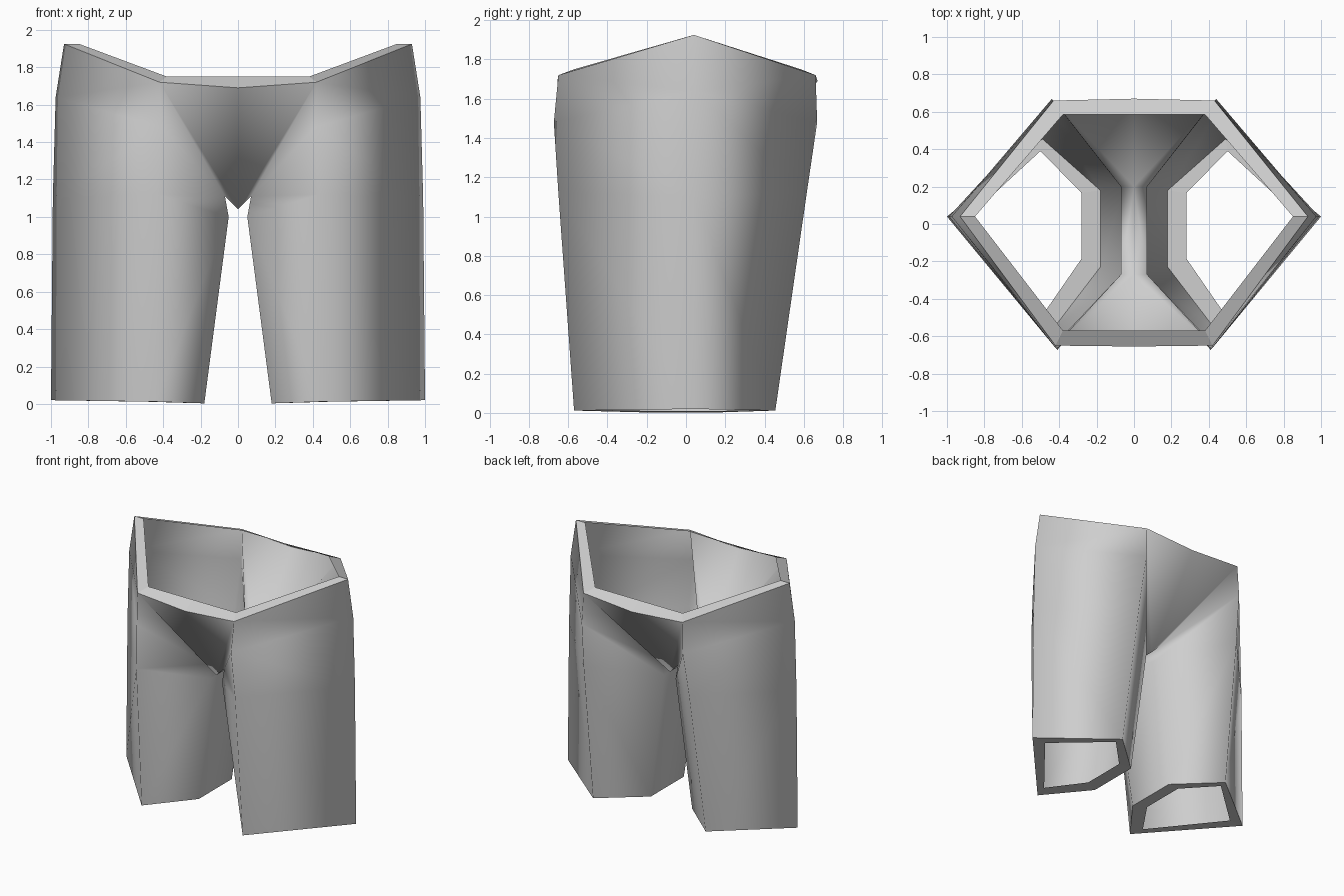
import bpy, bmesh

if "Cube" in bpy.data.objects:
    bpy.data.objects.remove(bpy.data.objects["Cube"])

grey = bpy.data.materials.new("plain_grey")
grey.diffuse_color = (0.62, 0.62, 0.62, 1)
grey.use_nodes = True
grey.node_tree.nodes["Principled BSDF"].inputs["Base Color"].default_value = grey.diffuse_color


def build(name, points, faces, smooth, up=0):
    """Mirrored half shell; up = +1 / -1 forces faces to look up / down."""
    bm = bmesh.new()
    v = {k: bm.verts.new(p) for k, p in points.items()}
    for f in faces:
        bm.faces.new([v[k] for k in f])
    bm.normal_update()
    if up:
        for f in bm.faces:
            if f.normal.z * up < 0:
                f.normal_flip()
    else:
        bmesh.ops.recalc_face_normals(bm, faces=bm.faces)
        outer = max(bm.faces, key=lambda f: f.calc_center_median().x)
        if outer.normal.x < 0:
            bmesh.ops.reverse_faces(bm, faces=bm.faces)
    for f in bm.faces:
        f.smooth = smooth
    me = bpy.data.meshes.new(name)
    bm.to_mesh(me)
    bm.free()
    me.materials.append(grey)
    ob = bpy.data.objects.new(name, me)
    bpy.context.collection.objects.link(ob)
    mod = ob.modifiers.new("mirror", 'MIRROR')
    mod.use_clip = True
    return ob


# Leg columns: o = outer side, f/b = front/back, i/j = inner front/back
hem = {"o0": (1, .04, .02), "f0": (.44, -.57, .012), "i0": (.18, -.23, .003),
       "j0": (.18, .18, .003), "b0": (.49, .455, .012)}
knee = {"o1": (.99, .04, 1.1), "f1": (.43, -.65, 1.12), "i1": (.05, -.27, 1.0),
        "j1": (.05, .2, 1.0), "b1": (.46, .615, 1.12)}
hip = {"o2": (.975, .04, 1.64), "f2": (.41, -.673, 1.48), "i2": (.07, -.27, 1.11),
       "j2": (.07, .2, 1.11), "b2": (.44, .668, 1.48)}
waist = {"o3": (.93, .04, 1.925), "f3": (.42, -.65, 1.72), "b3": (.43, .66, 1.72),
         "fc": (0, -.655, 1.69), "bc": (0, .67, 1.69)}
crotch = {"cf": (0, -.27, 1.04), "cb": (0, .2, 1.04)}

faces = []
# Lower leg and upper leg walls
ring = "ofijb"
for n in range(5):
    a, b = ring[n], ring[(n + 1) % 5]
    faces.append((a + "0", b + "0", b + "1", a + "1"))
    faces.append((a + "1", b + "1", b + "2", a + "2"))
# Hips up to the waist, front and back gusset panels
for s, inner in (("f", "i2"), ("b", "j2")):
    faces.append(("o2", s + "2", s + "3", "o3"))
    faces.append((s + "2", inner, s + "3"))
    faces.append((s + "3", inner, "c" + s, s + "c"))
# Crotch strip
faces.append(("i2", "j2", "cb", "cf"))
build("shorts_shell", {**hem, **knee, **hip, **waist, **crotch}, faces, True)

# Flat rim of the waist opening
waist_in = {"O": (.85, .04, 1.925), "F": (.38, -.57, 1.75), "B": (.38, .585, 1.75),
            "FC": (0, -.57, 1.75), "BC": (0, .585, 1.75)}
build("waist_rim", {**waist, **waist_in},
      [("fc", "f3", "F", "FC"), ("f3", "o3", "O", "F"),
       ("o3", "b3", "B", "O"), ("b3", "bc", "BC", "B")], False, 1)

# Flat rim of each leg opening
hem_in = {"O": (.88, .04, .02), "F": (.47, -.46, .015), "I": (.28, -.185, .01),
          "J": (.28, .165, .01), "B": (.5, .39, .015)}
rim = []
for n in range(5):
    a, b = ring[n], ring[(n + 1) % 5]
    rim.append((a + "0", b + "0", b.upper(), a.upper()))
build("leg_hem_rims", {**hem, **hem_in}, rim, False, -1)
